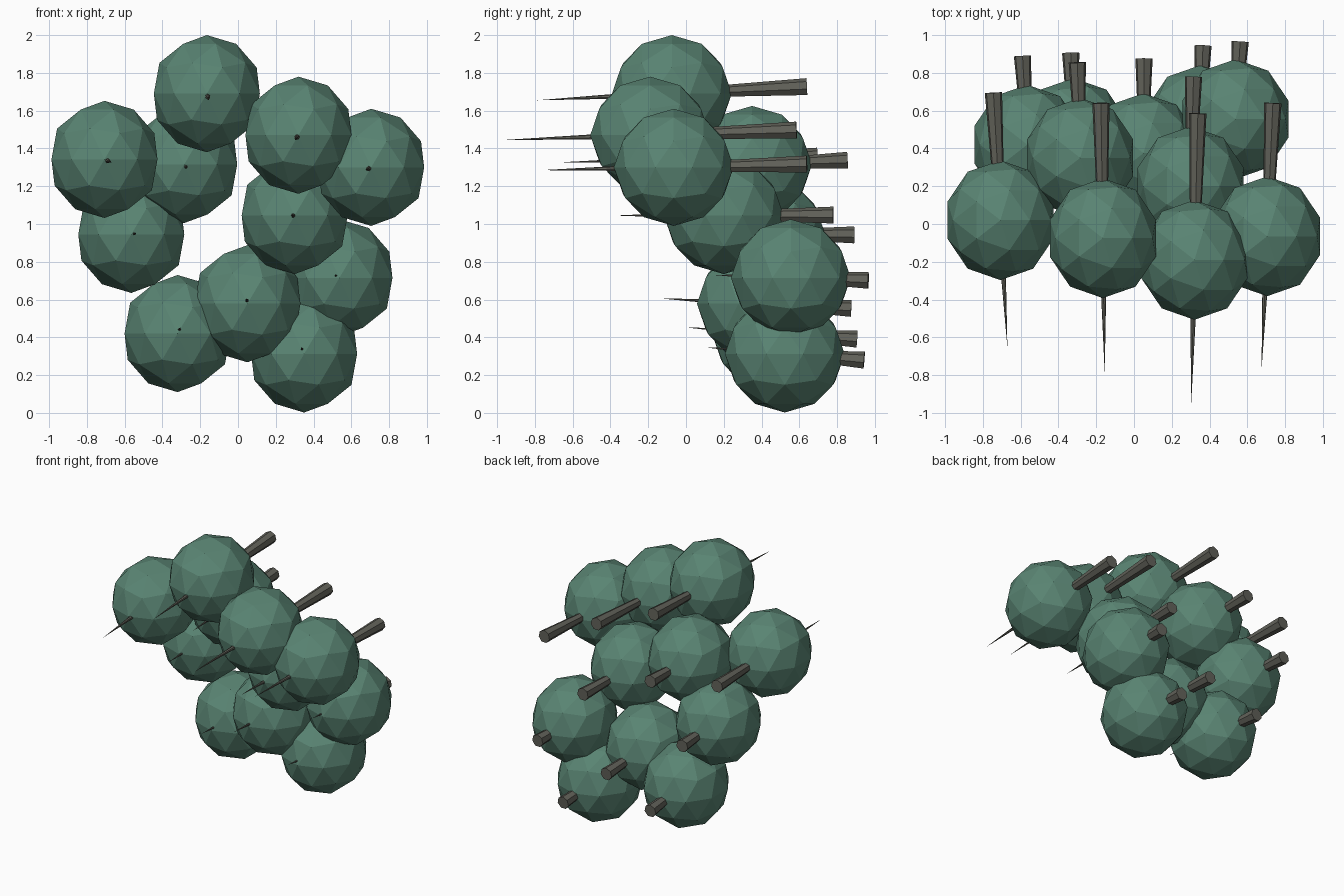
import bpy
from mathutils import Vector

def material(name, rgb):
    m = bpy.data.materials.new(name)
    m.diffuse_color = (*rgb, 1)
    return m

green = material("foliage_green", (0.10, 0.23, 0.17))
bark = material("bark", (0.12, 0.12, 0.10))

# each tree: crown centre x, y, z, trunk half length, trunk lean in x and z
trees = [
    (-0.165, -0.075, 1.69, 0.715, -0.010, 0.035),
    (0.320, -0.190, 1.47, 0.775, 0.018, 0.025),
    (-0.707, 0.020, 1.342, 0.675, -0.037, 0.015),
    (0.705, -0.065, 1.30, 0.705, 0.030, 0.015),
    (-0.285, 0.350, 1.315, 0.505, -0.015, 0.020),
    (-0.565, 0.420, 0.945, 0.470, -0.025, -0.005),
    (0.300, 0.200, 1.045, 0.580, 0.015, 0.0),
    (0.537, 0.555, 0.715, 0.410, 0.025, -0.015),
    (-0.320, 0.455, 0.42, 0.450, -0.015, -0.032),
    (0.050, 0.375, 0.578, 0.500, 0.003, -0.027),
    (0.350, 0.523, 0.312, 0.420, 0.015, -0.035),
]

for i, (x, y, z, half, dx, dz) in enumerate(trees, 1):
    # faceted crown, slightly narrow in x
    bpy.ops.mesh.primitive_ico_sphere_add(subdivisions=2, radius=1, location=(x, y, z))
    crown = bpy.context.object
    crown.name = f"crown_{i}"
    crown.scale = (0.295, 0.317, 0.31)
    crown.data.materials.append(green)

    # tapered trunk through the crown, thick end at the back, point at the front
    axis = Vector((-dx, -half, -dz))
    bpy.ops.mesh.primitive_cone_add(vertices=7, radius1=0.047, radius2=0,
                                    depth=2 * axis.length, location=(x, y, z))
    trunk = bpy.context.object
    trunk.name = f"trunk_{i}"
    trunk.rotation_euler = axis.to_track_quat('Z', 'Y').to_euler()
    trunk.data.materials.append(bark)
